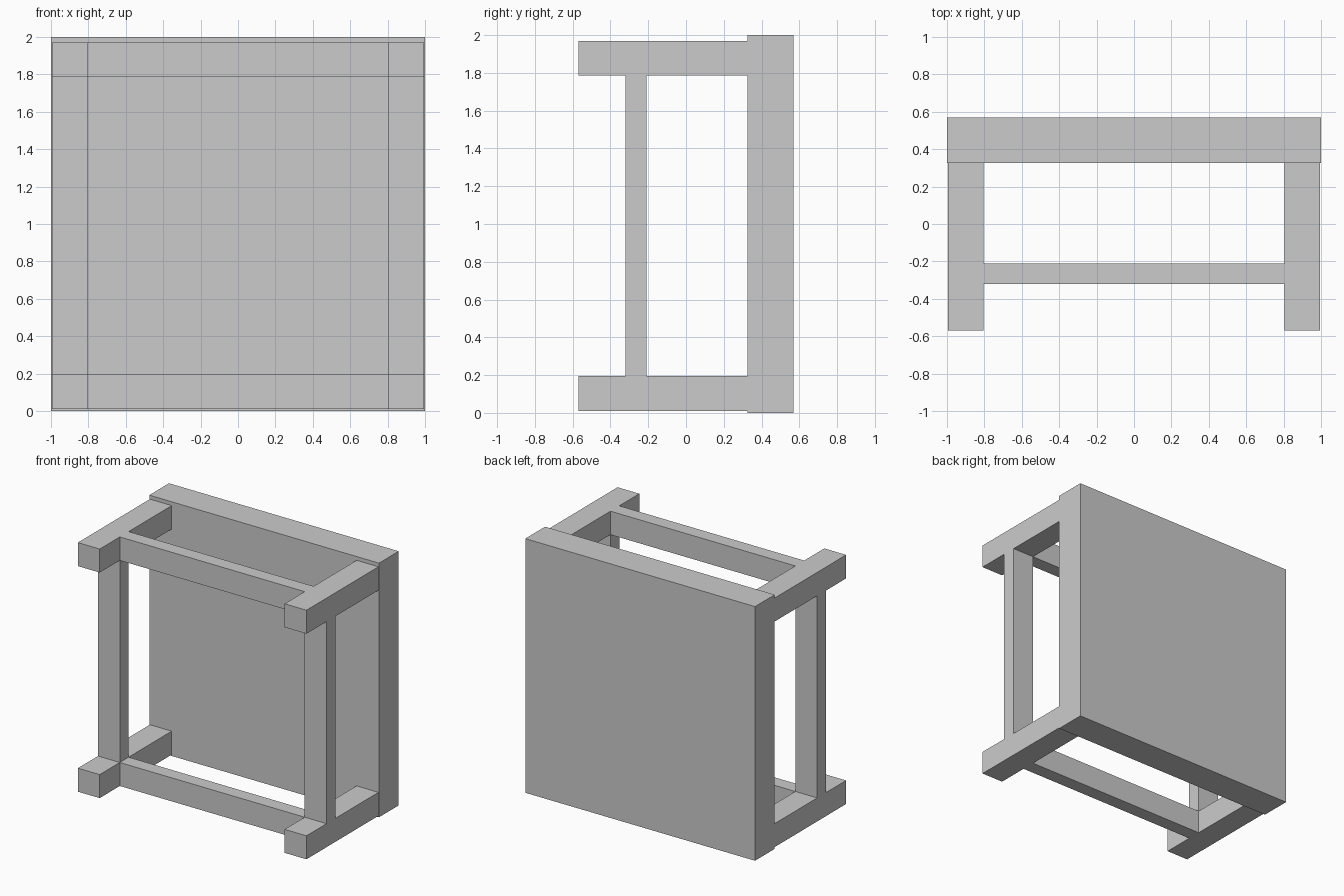
import bpy
import bmesh

if "Cube" in bpy.data.objects:
    bpy.data.objects.remove(bpy.data.objects["Cube"])


def box(name, x, y, z):
    """Axis-aligned box from (min, max) ranges."""
    bm = bmesh.new()
    bmesh.ops.create_cube(bm, size=1)
    for v in bm.verts:
        v.co = [r[0] if c < 0 else r[1] for c, r in zip(v.co, (x, y, z))]
    mesh = bpy.data.meshes.new(name)
    bm.to_mesh(mesh)
    bm.free()
    obj = bpy.data.objects.new(name, mesh)
    bpy.context.collection.objects.link(obj)
    return obj


IN, OUT = 0.805, 0.995          # side frame width range
FRONT, PANEL, BACK = -0.57, 0.325, 0.57
POST_Y = (-0.32, -0.21)
LOW, HIGH = (0.01, 0.195), (1.785, 1.97)

# Solid back panel
box("back_panel", (-1, 1), (PANEL, BACK), (0, 2))

# Side frames: lower rail, upper rail and post on each side
for side, x in (("left", (-OUT, -IN)), ("right", (IN, OUT))):
    box(side + "_lower_rail", x, (FRONT, PANEL), LOW)
    box(side + "_upper_rail", x, (FRONT, PANEL), HIGH)
    box(side + "_post", x, POST_Y, (LOW[1], HIGH[0]))

# Crossbars joining the side frames
box("lower_crossbar", (-IN, IN), POST_Y, LOW)
box("upper_crossbar", (-IN, IN), POST_Y, HIGH)
